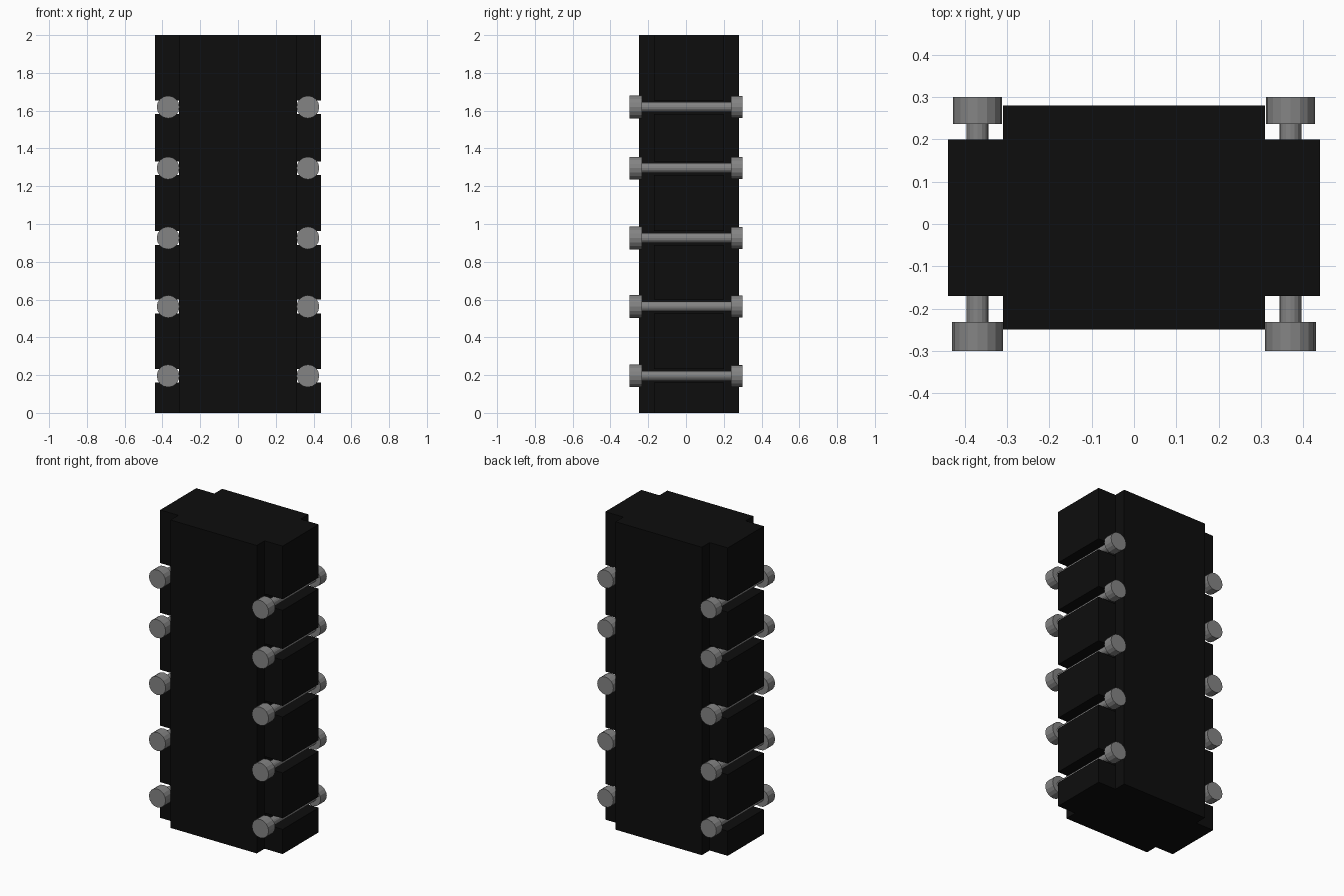
import bpy, bmesh, math
from mathutils import Matrix, Vector

if "Cube" in bpy.data.objects:
    bpy.data.objects.remove(bpy.data.objects["Cube"])


def material(name, v):
    m = bpy.data.materials.new(name)
    m.diffuse_color = (v, v, v, 1)
    m.use_nodes = True
    m.node_tree.nodes["Principled BSDF"].inputs["Base Color"].default_value = m.diffuse_color
    return m


BLACK = material("black", 0.004)
GREY = material("mid grey", 0.23)
BOLT_Z = (0.196, 0.563, 0.926, 1.296, 1.619)


def make_object(name, bm, mat):
    bmesh.ops.recalc_face_normals(bm, faces=bm.faces)
    me = bpy.data.meshes.new(name)
    bm.to_mesh(me)
    bm.free()
    me.materials.append(mat)
    ob = bpy.data.objects.new(name, me)
    bpy.context.collection.objects.link(ob)
    return ob


def add_box(bm, lo, hi):
    lo, hi = Vector(lo), Vector(hi)
    m = Matrix.Translation((lo + hi) / 2) @ Matrix.Diagonal((*(hi - lo), 1))
    bmesh.ops.create_cube(bm, size=1, matrix=m)


def add_rod(bm, r, y0, y1):
    m = Matrix.Translation((0, (y0 + y1) / 2, 0)) @ Matrix.Rotation(math.pi / 2, 4, 'X')
    bmesh.ops.create_cone(bm, cap_ends=True, segments=16, radius1=r, radius2=r,
                          depth=y1 - y0, matrix=m)


# body: cross-shaped profile extruded upward
half = [(0.31, -0.25), (0.31, -0.17), (0.44, -0.17), (0.44, 0.20), (0.31, 0.20), (0.31, 0.28)]
outline = half + [(-x, y) for x, y in reversed(half)]
bm = bmesh.new()
face = bm.faces.new([bm.verts.new((x, y, 0)) for x, y in outline])
ext = bmesh.ops.extrude_face_region(bm, geom=[face])
bmesh.ops.translate(bm, vec=(0, 0, 2),
                    verts=[v for v in ext["geom"] if isinstance(v, bmesh.types.BMVert)])
body = make_object("body", bm, BLACK)

# slots across the side ribs for the bolts
bm = bmesh.new()
for z in BOLT_Z:
    for x0, x1 in ((0.312, 0.5), (-0.5, -0.312)):
        add_box(bm, (x0, -0.4, z - 0.036), (x1, 0.4, z + 0.036))
cutter = make_object("slot_cutter", bm, BLACK)
cutter.hide_render = True
cutter.hide_set(True)
mod = body.modifiers.new("slots", 'BOOLEAN')
mod.operation = 'DIFFERENCE'
mod.solver = 'EXACT'
mod.object = cutter

# bolts: thin shaft with a wide head at each end
bm = bmesh.new()
add_rod(bm, 0.026, -0.232, 0.238)
add_rod(bm, 0.060, -0.30, -0.232)
add_rod(bm, 0.058, 0.237, 0.30)
first = make_object("bolt", bm, GREY)
for i, z in enumerate(BOLT_Z):
    for side, x in (("left", -0.37), ("right", 0.37)):
        ob = first if (i == 0 and x < 0) else bpy.data.objects.new("bolt", first.data)
        if ob is not first:
            bpy.context.collection.objects.link(ob)
        ob.name = f"bolt_{side}_{i + 1}"
        ob.location = (x, 0, z)
